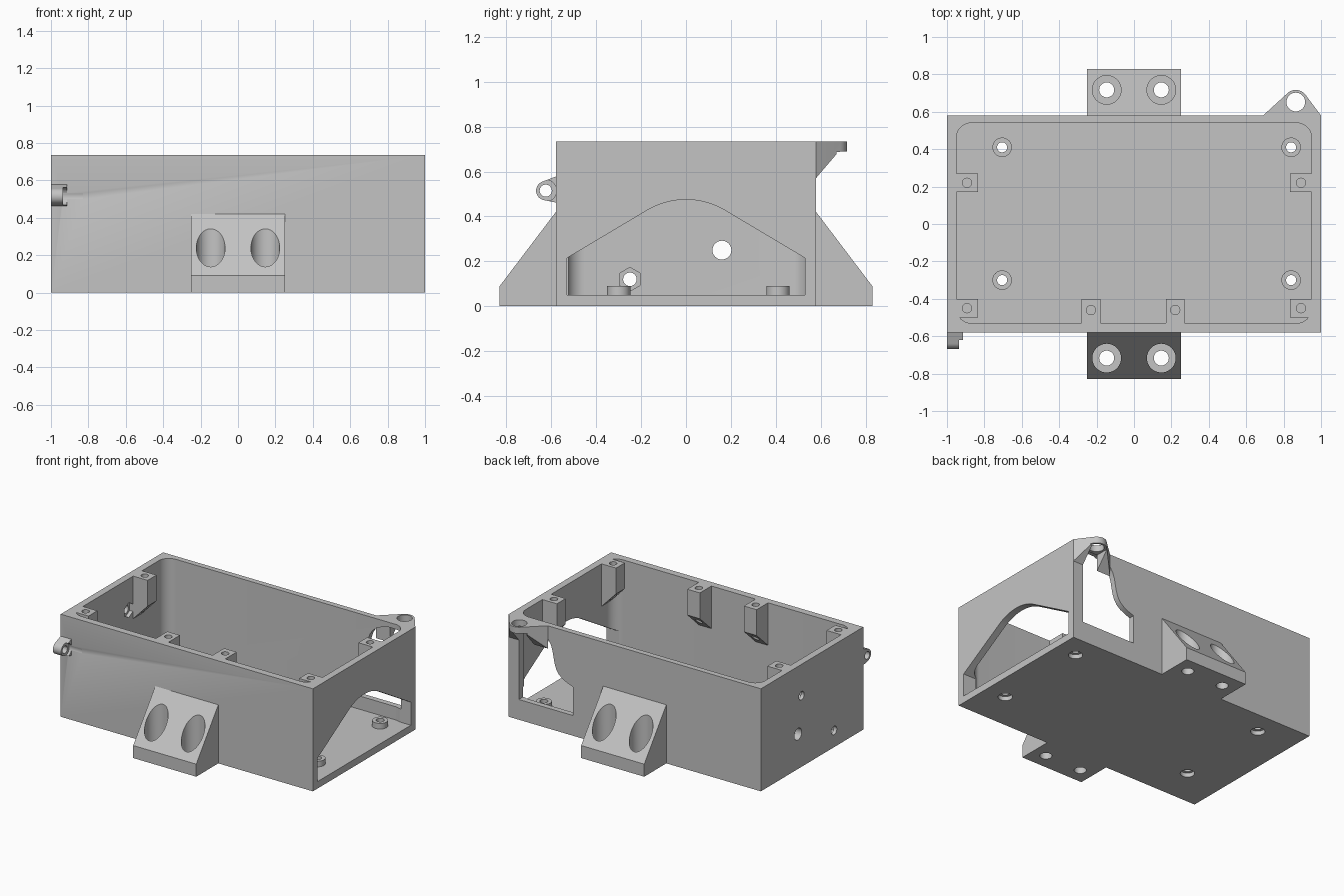
import bpy, bmesh
from math import pi, sin, cos
from mathutils import Vector
from mathutils.geometry import convex_hull_2d

old = bpy.data.objects.get("Cube")
if old:
    bpy.data.objects.remove(old, do_unlink=True)

grey = bpy.data.materials.new("plain grey")
grey.use_nodes = True
grey.diffuse_color = (0.55, 0.55, 0.55, 1)
grey.node_tree.nodes["Principled BSDF"].inputs["Base Color"].default_value = grey.diffuse_color


def circle(a, b, r, n=40, start=0.0):
    return [(a + r * cos(start + 2 * pi * i / n), b + r * sin(start + 2 * pi * i / n)) for i in range(n)]


def rect(a0, a1, b0, b1):
    return [(a0, b0), (a1, b0), (a1, b1), (a0, b1)]


def hull(pts):
    return [pts[i] for i in convex_hull_2d([Vector(p) for p in pts])]


def prism(name, pts, axis, lo, hi):
    """Extrude a 2D outline along an axis."""
    place = {"x": lambda a, b, t: (t, a, b),
             "y": lambda a, b, t: (a, t, b),
             "z": lambda a, b, t: (a, b, t)}[axis]
    bm = bmesh.new()
    ends = [[bm.verts.new(place(a, b, t)) for a, b in pts] for t in (lo, hi)]
    for loop in ends:
        bm.faces.new(loop)
    n = len(pts)
    for i in range(n):
        j = (i + 1) % n
        bm.faces.new((ends[0][i], ends[0][j], ends[1][j], ends[1][i]))
    bmesh.ops.recalc_face_normals(bm, faces=bm.faces)
    mesh = bpy.data.meshes.new(name)
    bm.to_mesh(mesh)
    bm.free()
    mesh.materials.append(grey)
    obj = bpy.data.objects.new(name, mesh)
    bpy.context.collection.objects.link(obj)
    return obj


def cut(obj, pts, axis, lo, hi):
    """Subtract an extruded outline from a part."""
    tool = prism("cutter", pts, axis, lo, hi)
    tool.hide_render = True
    mod = obj.modifiers.new("cut", "BOOLEAN")
    mod.operation, mod.solver, mod.object = "DIFFERENCE", "EXACT", tool
    bpy.ops.object.select_all(action="DESELECT")
    bpy.context.view_layer.objects.active = obj
    obj.select_set(True)
    bpy.ops.object.modifier_apply(modifier=mod.name)
    bpy.data.objects.remove(tool, do_unlink=True)


TOP, FLOOR, WALL_Y = 0.735, 0.05, 0.58
parts = []

# Open-topped case with a rounded cavity
case = prism("case", rect(-1, 1, -WALL_Y, WALL_Y), "z", 0, TOP)
parts.append(case)
cavity = hull([p for x in (-0.87, 0.87) for y in (-0.45, 0.46) for p in circle(x, y, 0.08)])
cut(case, cavity, "z", FLOOR, 1)

# Arched opening in the +x wall
arc = [(0.34 * sin(t * pi / 60), 0.135 + 0.34 * cos(t * pi / 60)) for t in range(10, -11, -1)]
arch = [(-0.53, FLOOR), (0.53, FLOOR), (0.53, 0.215)] + arc + [(-0.53, 0.215)]
cut(case, arch, "x", 0.9, 1.1)

# Curved opening in the back wall, below the corner eye
sweep = [(0.49 + 0.31 * t + 0.035 * sin(2 * pi * t), 0.35 + 0.35 * (t + 0.08 * sin(2 * pi * t) * -1))
         for t in [i / 12 for i in range(13)]]
back_opening = [(0.92, 0.145), (0.49, 0.145)] + sweep + [(0.92, 0.70)]
cut(case, back_opening, "y", 0.5, 0.7)

# Holes in the -x wall, two of them with hexagonal nut pockets
for y, z, r, pocket in ((0.16, 0.25, 0.042, False), (-0.25, 0.12, 0.03, True), (0.12, 0.51, 0.03, True)):
    cut(case, circle(y, z, r), "x", -1.1, -0.9)
    if pocket:
        cut(case, circle(y, z, 0.053, 6, pi / 2), "x", -0.975, -0.9)

# Floor bosses with screw holes countersunk from below
for x in (-0.705, 0.84):
    for y in (-0.3, 0.41):
        boss = prism("floor_boss", circle(x, y, 0.052), "z", FLOOR, 0.09)
        cut(boss, circle(x, y, 0.027), "z", 0, 0.2)
        cut(case, circle(x, y, 0.027), "z", -0.1, 0.1)
        cut(case, circle(x, y, 0.047), "z", -0.1, 0.03)
        parts.append(boss)


# Lid screw posts with a sloped underside
def post_profile(wall, tip):
    return [(wall, TOP), (tip, TOP), (tip, 0.55), (wall, 0.43)]


for side in (-1, 1):
    for y in (0.22, -0.45):
        post = prism("side_post", post_profile(side * 0.95, side * 0.835), "x", 0, 1)
        bpy.data.objects.remove(post, do_unlink=True)
        post = prism("side_post", post_profile(side * 0.95, side * 0.835), "y", y - 0.05, y + 0.05)
        cut(post, circle(side * 0.893, y, 0.025, 24), "z", 0.4, 1)
        parts.append(post)
for x in (-0.23, 0.22):
    post = prism("front_post", post_profile(-0.53, -0.40), "x", x - 0.05, x + 0.05)
    cut(post, circle(x, -0.46, 0.025, 24), "z", 0.4, 1)
    parts.append(post)

# Sloped mounting brackets, front and back
for name, s in (("front_bracket", -1), ("back_bracket", 1)):
    profile = [(s * WALL_Y, 0), (s * 0.83, 0), (s * 0.83, 0.09), (s * WALL_Y, 0.42)]
    bracket = prism(name, profile, "x", -0.25, 0.25)
    for x in (-0.146, 0.146):
        cut(bracket, circle(x, s * 0.717, 0.077, 48), "z", 0.06, 1)
        cut(bracket, circle(x, s * 0.717, 0.04), "z", -0.1, 0.1)
    parts.append(bracket)

# Corner eye at the back with a tapered underside
eye = prism("corner_eye", hull(circle(0.865, 0.652, 0.065) + [(0.69, WALL_Y), (1, WALL_Y)]), "z", 0.5, TOP)
under = [(0.57, 0.56), (0.67, 0.677), (0.67, 0.688), (0.8, 0.688), (0.8, 0.4), (0.57, 0.4)]
cut(eye, under, "x", 0.5, 1.1)
cut(eye, rect(0.80, 0.92, 0.4, 0.689), "y", 0.5, 0.8)
cut(eye, circle(0.865, 0.652, 0.05), "z", 0.4, 1)
parts.append(eye)

# Hinge eye at the front, with a pin head recess that grazes the wall
outline = hull(circle(-0.625, 0.515, 0.043) + [(-WALL_Y, 0.578), (-WALL_Y, 0.462)])
hinge = prism("hinge_eye", outline, "x", -1, -0.915)
cut(hinge, circle(-0.625, 0.515, 0.027), "x", -1.1, -0.9)
for part in (hinge, case):
    cut(part, circle(-0.625, 0.515, 0.048, 64), "x", -0.935, -0.83)
parts.append(hinge)

# Smooth the round surfaces and keep edges sharp
bpy.ops.object.select_all(action="DESELECT")
for part in parts:
    part.select_set(True)
bpy.context.view_layer.objects.active = case
bpy.ops.object.shade_smooth_by_angle(angle=pi / 6)
